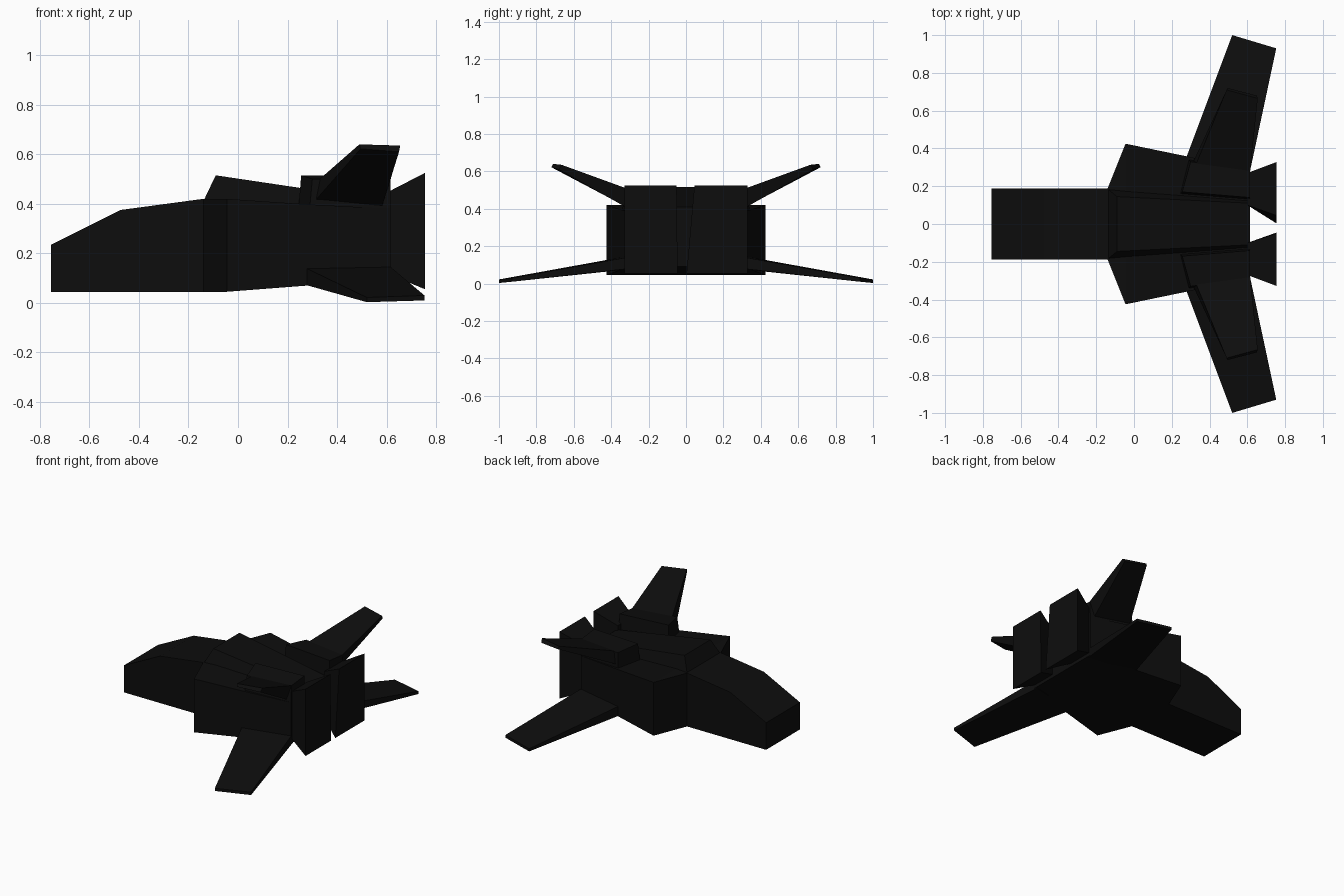
import bpy, bmesh

black = bpy.data.materials.new("black hull")
black.diffuse_color = (0.004, 0.004, 0.004, 1)


def loft(name, sections, mirrored=False):
    """Skin a chain of four-point sections, cap both ends, optionally mirror across y."""
    bm = bmesh.new()
    rings = [[bm.verts.new(p) for p in s] for s in sections]
    for a, b in zip(rings, rings[1:]):
        for i in range(4):
            j = (i + 1) % 4
            bm.faces.new((a[i], a[j], b[j], b[i]))
    bm.faces.new(rings[0])
    bm.faces.new(rings[-1])
    bmesh.ops.recalc_face_normals(bm, faces=bm.faces)
    mesh = bpy.data.meshes.new(name)
    bm.to_mesh(mesh)
    bm.free()
    mesh.materials.append(black)
    ob = bpy.data.objects.new(name, mesh)
    bpy.context.collection.objects.link(ob)
    if mirrored:
        ob.modifiers.new("Mirror", 'MIRROR').use_axis = (False, True, False)
    return ob


def box(x, y0, y1, z0, z1):
    """Upright rectangular section at x."""
    return [(x, y0, z0), (x, y1, z0), (x, y1, z1), (x, y0, z1)]


def centred(x, w, z0, z1):
    return box(x, -w, w, z0, z1)


# Nose and wide engine body
loft("fuselage", [
    centred(-0.755, 0.188, 0.045, 0.235),
    centred(-0.475, 0.188, 0.045, 0.375),
    centred(-0.14, 0.188, 0.045, 0.42),
    centred(-0.045, 0.425, 0.045, 0.42),
    centred(0.28, 0.358, 0.07, 0.398),
    centred(0.615, 0.29, 0.09, 0.38),
])

# Raised spine behind the nose, tapering to the rear
loft("spine", [
    [(-0.14, -0.186, 0.41), (-0.14, 0.186, 0.41),
     (-0.09, 0.145, 0.515), (-0.09, -0.145, 0.515)],
    [(0.615, -0.13, 0.36), (0.615, 0.13, 0.36),
     (0.615, 0.11, 0.41), (0.615, -0.11, 0.41)],
])

# Blocks carrying the upper fins
loft("fin_mount", [
    [(0.245, 0.16, 0.39), (0.29, 0.34, 0.39),
     (0.30, 0.33, 0.50), (0.255, 0.17, 0.515)],
    [(0.615, 0.13, 0.37), (0.615, 0.29, 0.37),
     (0.615, 0.285, 0.495), (0.615, 0.14, 0.51)],
], True)

# Upper fins, swept up and outwards
loft("upper_fin", [
    [(0.30, 0.30, 0.40), (0.58, 0.28, 0.385),
     (0.615, 0.28, 0.495), (0.33, 0.32, 0.50)],
    [(0.495, 0.72, 0.622), (0.65, 0.68, 0.61),
     (0.655, 0.665, 0.635), (0.49, 0.71, 0.64)],
], True)

# Lower wings, swept down and outwards
loft("lower_wing", [
    [(0.265, 0.32, 0.075), (0.61, 0.26, 0.085),
     (0.61, 0.26, 0.15), (0.265, 0.32, 0.145)],
    [(0.52, 1.0, 0.003), (0.753, 0.93, 0.01),
     (0.753, 0.93, 0.03), (0.52, 1.0, 0.022)],
], True)

# Two flared exhaust nozzles
for side, inner_low, inner_high in ((1, 0.003, 0.045), (-1, 0.045, 0.05)):
    loft("nozzle_" + ("left" if side > 0 else "right"), [
        box(0.60, side * 0.10, side * 0.27, 0.12, 0.445),
        [(0.755, side * inner_low, 0.055), (0.755, side * 0.328, 0.055),
         (0.755, side * 0.328, 0.525), (0.755, side * inner_high, 0.525)],
    ])
